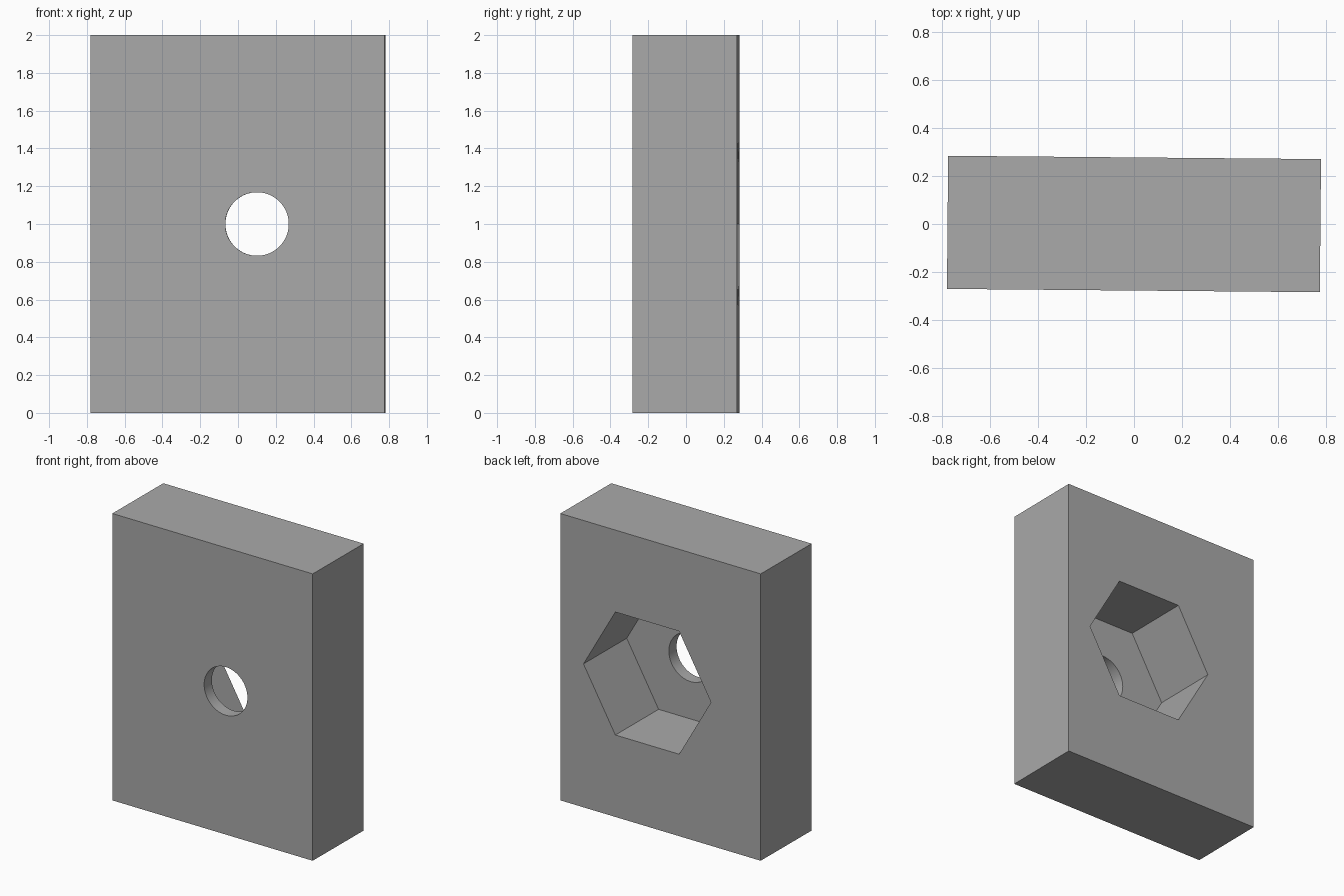
import bpy
import math

cube = bpy.data.objects.get("Cube")
if cube:
    bpy.data.objects.remove(cube, do_unlink=True)

WIDTH, DEPTH, HEIGHT = 1.555, 0.555, 2.0
WALL = 0.084            # thickness left in front of the nut pocket
CENTRE_X, CENTRE_Z = 0.103, 1.0
TILT = -0.0088          # slight turn of the whole block about z

grey = bpy.data.materials.new("plain_grey")
grey.use_nodes = True
colour = (0.4, 0.4, 0.4, 1)
grey.diffuse_color = colour
grey.node_tree.nodes["Principled BSDF"].inputs["Base Color"].default_value = colour


def cut_prism(target, name, sides, radius, y_start, y_end):
    """Cut a prism running along y out of the target."""
    bpy.ops.mesh.primitive_cylinder_add(
        vertices=sides, radius=radius, depth=y_end - y_start,
        location=(CENTRE_X, (y_start + y_end) / 2, CENTRE_Z),
        rotation=(math.pi / 2, 0, 0))
    cutter = bpy.context.object
    cutter.name = name
    cutter.hide_render = True
    # Turn the prism about its own axis so that a corner points along x
    for v in cutter.data.vertices:
        x, y = v.co.x, v.co.y
        v.co.x, v.co.y = y, -x
    cutter.data.materials.append(grey)
    mod = target.modifiers.new(name, 'BOOLEAN')
    mod.operation = 'DIFFERENCE'
    mod.solver = 'EXACT'
    mod.object = cutter
    bpy.context.view_layer.objects.active = target
    bpy.ops.object.modifier_apply(modifier=mod.name)
    bpy.data.objects.remove(cutter, do_unlink=True)


# Rectangular block
bpy.ops.mesh.primitive_cube_add(size=1, location=(0, 0, HEIGHT / 2))
block = bpy.context.object
block.name = "nut_holder_block"
block.scale = (WIDTH, DEPTH, HEIGHT)
bpy.ops.object.transform_apply(location=True, rotation=False, scale=True)
block.data.materials.append(grey)

# Hexagonal nut pocket in the back, round bolt hole through the front wall
front, back = -DEPTH / 2, DEPTH / 2
cut_prism(block, "nut_pocket", 6, 0.495, front + WALL, back + 0.1)
cut_prism(block, "bolt_hole", 96, 0.168, front - 0.1, 0)

block.rotation_euler.z = TILT
bpy.ops.object.select_all(action='DESELECT')
block.select_set(True)
bpy.context.view_layer.objects.active = block
bpy.ops.object.shade_smooth_by_angle(angle=math.radians(30))
